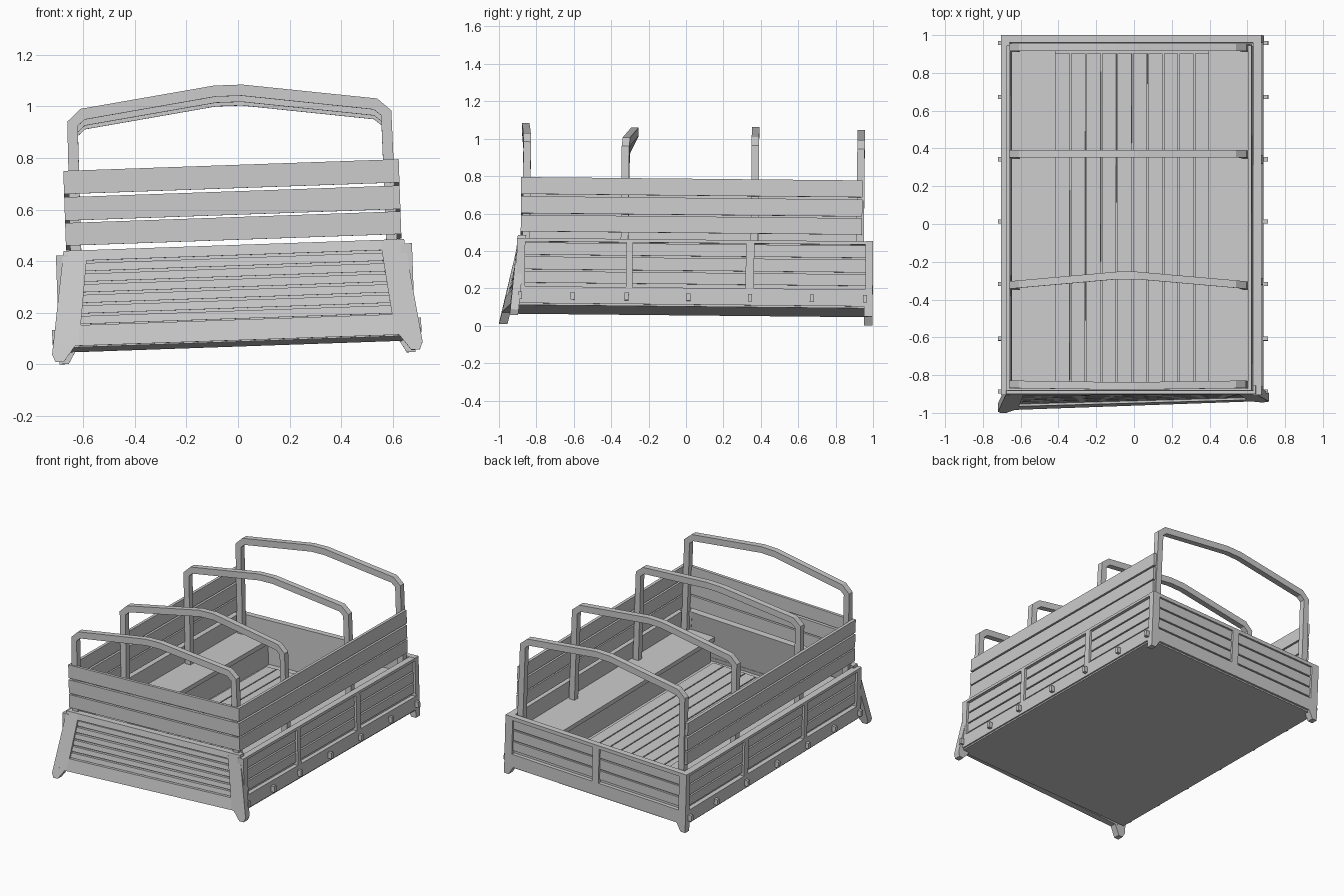
import bpy, bmesh, math
from mathutils import Matrix, Vector

if "Cube" in bpy.data.objects:
    bpy.data.objects.remove(bpy.data.objects["Cube"])

# the whole bed sits slightly rolled and pitched
TILT = Matrix.Rotation(math.radians(-2), 4, 'Y') @ Matrix.Rotation(math.radians(-0.57), 4, 'X')


def finish(name, bm, fn=None):
    for v in bm.verts:
        v.co = TILT @ Vector(fn(*v.co) if fn else v.co)
    bmesh.ops.recalc_face_normals(bm, faces=bm.faces)
    me = bpy.data.meshes.new(name)
    bm.to_mesh(me)
    bm.free()
    ob = bpy.data.objects.new(name, me)
    bpy.context.collection.objects.link(ob)
    return ob


def add_box(bm, b):
    x0, x1, y0, y1, z0, z1 = b
    m = Matrix.Translation(((x0 + x1) / 2, (y0 + y1) / 2, (z0 + z1) / 2))
    m = m @ Matrix.Diagonal((abs(x1 - x0), abs(y1 - y0), abs(z1 - z0), 1))
    bmesh.ops.create_cube(bm, size=1, matrix=m)


def add_prism(bm, pts, y0, y1):
    """Extrude an x-z outline along y."""
    f = bm.faces.new([bm.verts.new((x, y0, z)) for x, z in pts])
    r = bmesh.ops.extrude_face_region(bm, geom=[f])
    for g in r['geom']:
        if isinstance(g, bmesh.types.BMVert):
            g.co.y = y1


def boxes(name, items, fn=None):
    bm = bmesh.new()
    for b in items:
        add_box(bm, b)
    return finish(name, bm, fn)


# floor with raised centre boards
boxes("floor", [(-.68, .68, -.93, .97, .085, .145)])
W = .082
boxes("floor_boards", [(-.41 + i * W, -.41 + (i + 1) * W - .007, -.88, .89, .14, .155) for i in range(10)])

ROWS = [(.205, .267), (.277, .345), (.355, .42)]
BAYS = [(-.875, -.335), (-.30, .305), (.35, .945)]
PLANKS = [(.48, .568), (.577, .668), (.68, .77)]

for side, s in (("left", -1), ("right", 1)):
    # side wall: frame, recessed planks
    boxes(side + "_side_frame", [
        (s * .645, s * .69, -.92, .97, .095, .185),
        (s * .645, s * .69, -.92, .97, .425, .443),
        *[(s * .645, s * .69, a, b, .18, .43) for a, b in
          ((-.92, -.875), (-.335, -.30), (.305, .35), (.945, .97))]])
    boxes(side + "_side_sheet", [(s * .645, s * .66, -.9, .96, .15, .43)])
    boxes(side + "_side_panels", [(s * .655, s * .675, a, b, z0, z1)
                                  for a, b in BAYS for z0, z1 in ROWS])
    # hinge lugs along the lower edge
    boxes(side + "_hinges", [(s * .685, s * .715, y - .011, y + .011, .115, .155)
                             for y in (-.9, -.62, -.33, 0, .33, .66, .945)])
    # upper rail planks
    boxes(side + "_upper_planks", [(s * .63, s * .65, -.9, .925, z0, z1) for z0, z1 in PLANKS])
    # bench
    boxes(side + "_bench", [(s * .405, s * .65, -.885, .94, .30, .33),
                            (s * .43, s * .45, -.885, .94, .14, .31)])

boxes("front_upper_planks", [(-.65, .65, -.9, -.88, z0, z1) for z0, z1 in PLANKS])


# front board: flares and leans outward toward the bottom
def flare(x, y, z):
    d = .46 - z
    return (x * (1 + .22 * d), y - .16 * d * (1 - .65 * x), z)


Y0, Y1 = -.915, -.87
boxes("front_frame", [(-.66, -.567, Y0, Y1, .09, .46), (.567, .66, Y0, Y1, .09, .46),
                      (-.57, .57, Y0, Y1, .09, .17), (-.57, .57, Y0, Y1, .42, .46)], flare)
boxes("front_sheet", [(-.57, .57, -.888, -.872, .15, .44)], flare)
boxes("front_slats", [(-.567, .567, -.904, -.885, .174 + i * .041, .174 + i * .041 + .031)
                      for i in range(6)], flare)

# back board: two bays with planks
boxes("back_frame", [(-.69, .69, .945, .985, .095, .185), (-.69, .69, .945, .985, .42, .445),
                     *[(a, b, .945, .985, .18, .43) for a, b in
                       ((-.69, -.635), (-.025, .025), (.635, .69))]])
boxes("back_sheet", [(-.65, .65, .945, .96, .15, .43)])
boxes("back_panels", [(a, b, .955, .972, z0, z1) for a, b in ((-.635, -.025), (.025, .635))
                      for z0, z1 in ROWS])

# tapered corner feet
for side, s in (("left", -1), ("right", 1)):
    bm = bmesh.new()
    add_prism(bm, [(s * .66, .10), (s * .66, .06), (s * .645, .03), (s * .615, .03), (s * .575, .10)], Y0, Y1)
    finish("front_foot_" + side, bm, flare)
    bm = bmesh.new()
    add_prism(bm, [(s * .69, .10), (s * .69, .04), (s * .655, .04), (s * .62, .10)], .94, .985)
    finish("back_foot_" + side, bm)

# canopy bows standing on the benches
for i, (y, top, lean) in enumerate([(-.87, 1.08, -.01), (-.345, 1.062, .055),
                                    (.35, 1.072, .0), (.915, 1.06, .0)]):
    dz = top - 1.08
    outer = [(.635, .33), (.628, .96 + dz), (.575, 1.008 + dz), (.055, top)]
    inner = [(.592, .33), (.588, .942 + dz), (.56, .966 + dz), (.05, top - .043)]
    o = outer + [(-x, z) for x, z in reversed(outer)]
    n = inner + [(-x, z) for x, z in reversed(inner)]
    bm = bmesh.new()
    rings = [[bm.verts.new((x, yy, z)) for x, yy, z in
              ((a[0], y - .02, a[1]), (a[0], y + .02, a[1]), (b[0], y + .02, b[1]), (b[0], y - .02, b[1]))]
             for a, b in zip(o, n)]
    for r, q in zip(rings, rings[1:]):
        for k in range(4):
            bm.faces.new((r[k], r[(k + 1) % 4], q[(k + 1) % 4], q[k]))
    bm.faces.new(rings[0])
    bm.faces.new(rings[-1])
    finish("canopy_bow_%d" % (i + 1), bm,
           lambda x, yy, z, lean=lean: (x, yy + (lean * (1 - abs(x) / .635) if z > .9 else 0), z))

# rest on the ground and centre along y
vs = [v for o in bpy.data.objects for v in o.data.vertices]
low = min(v.co.z for v in vs)
mid = (min(v.co.y for v in vs) + max(v.co.y for v in vs)) / 2
for v in vs:
    v.co.z -= low
    v.co.y -= mid
